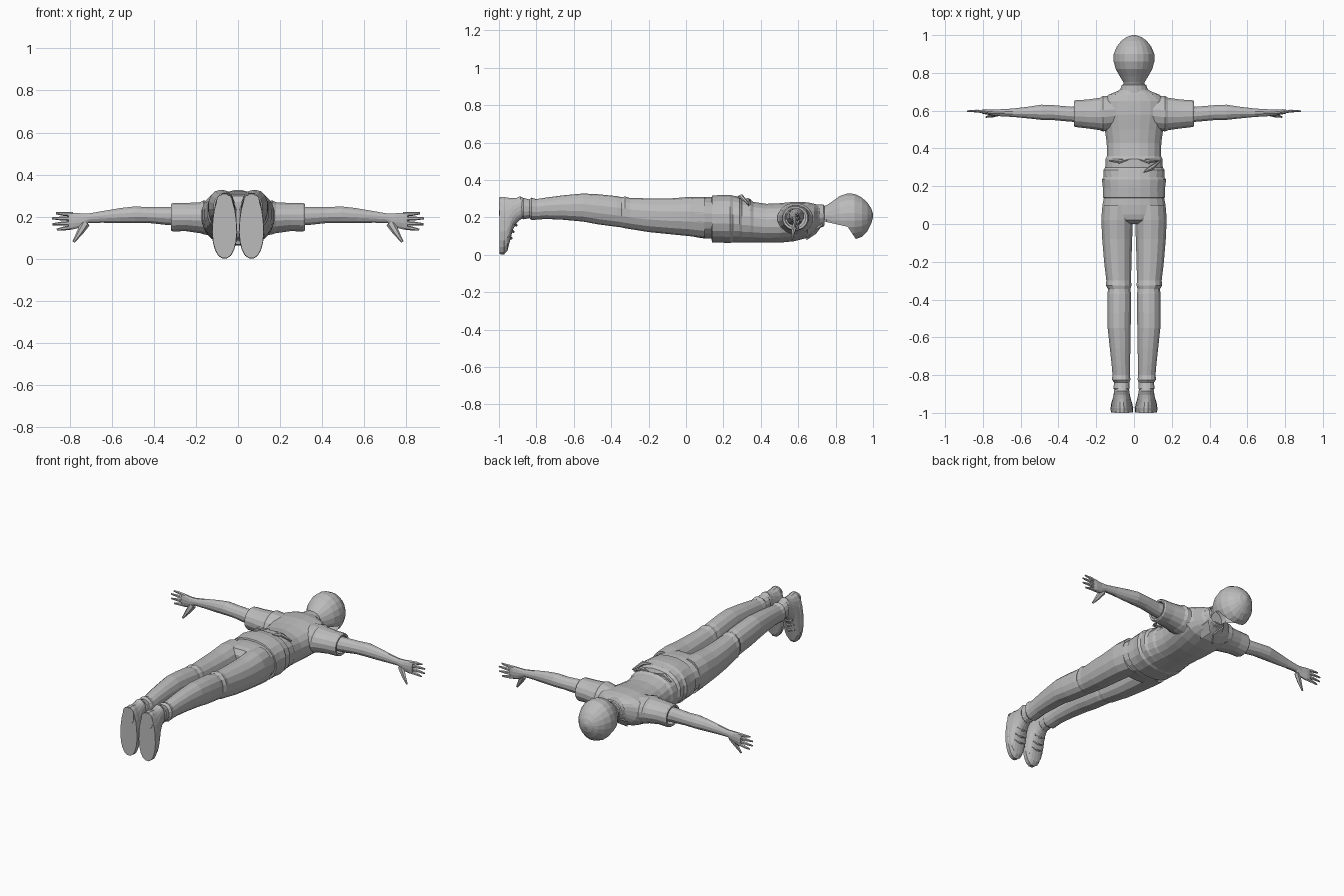
import bpy, bmesh, math
from mathutils import Vector

cube = bpy.data.objects.get("Cube")
if cube:
    bpy.data.objects.remove(cube, do_unlink=True)

grey = bpy.data.materials.new("plain grey")
grey.use_nodes = True
colour = (.5, .5, .5, 1)
grey.diffuse_color = colour
grey.node_tree.nodes["Principled BSDF"].inputs["Base Color"].default_value = colour


def finish(name, bm, mirror=False):
    """Turn a bmesh into a named object, optionally mirrored across x."""
    bmesh.ops.recalc_face_normals(bm, faces=bm.faces)
    mesh = bpy.data.meshes.new(name)
    bm.to_mesh(mesh)
    bm.free()
    mesh.materials.append(grey)
    obj = bpy.data.objects.new(name, mesh)
    bpy.context.collection.objects.link(obj)
    if mirror:
        obj.modifiers.new("mirror", "MIRROR").use_mirror_merge = False
    return obj


def skin_rings(rings, cap_start, cap_end):
    """Bridge a list of point rings with quads."""
    bm = bmesh.new()
    loops = [[bm.verts.new(p) for p in ring] for ring in rings]
    n = len(loops[0])
    for low, high in zip(loops, loops[1:]):
        for i in range(n):
            j = (i + 1) % n
            bm.faces.new((low[i], low[j], high[j], high[i]))
    if cap_start:
        bm.faces.new(loops[0])
    if cap_end:
        bm.faces.new(loops[-1])
    return bm


def loft(rows, axis="y", sides=16, power=2.0, caps=(True, True)):
    """Rows are (position, low a, high a, low b, high b) of each section."""
    rings = []
    for t, a0, a1, b0, b1 in rows:
        ring = []
        for i in range(sides):
            angle = math.tau * (i + .5) / sides
            c, s = math.cos(angle), math.sin(angle)
            u = math.copysign(abs(c) ** (2 / power), c)
            v = math.copysign(abs(s) ** (2 / power), s)
            a = (a0 + a1) / 2 + u * (a1 - a0) / 2
            b = (b0 + b1) / 2 + v * (b1 - b0) / 2
            ring.append((a, t, b) if axis == "y" else (t, a, b))
        rings.append(ring)
    return skin_rings(rings, *caps)


def centred(rows):
    """Expand (position, half width, low z, high z) to full rows."""
    return [(t, -w, w, lo, hi) for t, w, lo, hi in rows]


def tube(name, points, radii, flat=1.0, sides=6):
    """Tapered tube through points, squashed in y by the flat factor."""
    points = [Vector(p) for p in points]
    rings = []
    for i, (p, r) in enumerate(zip(points, radii)):
        along = points[min(i + 1, len(points) - 1)] - points[max(i - 1, 0)]
        side = along.cross(Vector((0, 1, 0))).normalized()
        up = side.cross(along).normalized()
        angles = [math.tau * k / sides for k in range(sides)]
        rings.append([p + side * r * math.cos(a) + up * r * flat * math.sin(a)
                      for a in angles])
    return finish(name, skin_rings(rings, True, True), mirror=True)


# Head: a rounded skull and nape with the face left open
head = loft(centred([
    (.71, .058, .15, .255), (.75, .056, .14, .265), (.78, .075, .11, .285),
    (.82, .098, .09, .315), (.86, .109, .08, .329), (.9, .109, .08, .328),
    (.94, .092, .095, .308), (.97, .068, .125, .28), (.99, .04, .165, .25),
    (1, .008, .2, .22)]), sides=20)
brow = (Vector((0, .865, .15)), Vector((0, -.83, -.55)))
jaw = (Vector((0, .865, .15)), Vector((0, -.22, -.97)))
for point, normal in (brow, jaw):
    bmesh.ops.bisect_plane(head, geom=head.verts[:] + head.edges[:] + head.faces[:],
                           plane_co=point, plane_no=normal)
opening = [f for f in head.faces
           if all((f.calc_center_median() - p).dot(n) > 0 for p, n in (brow, jaw))]
bmesh.ops.delete(head, geom=opening, context="FACES")
finish("head", head)

# Shirt body, with an open neck and a gathered hem
finish("shirt", loft(centred([
    (.135, .150, .085, .305), (.14, .167, .066, .318), (.19, .166, .064, .322),
    (.235, .172, .062, .322), (.25, .162, .066, .318), (.285, .164, .066, .312),
    (.3, .154, .066, .298), (.345, .152, .066, .296), (.36, .145, .066, .284),
    (.43, .146, .064, .274), (.5, .156, .064, .277), (.58, .172, .072, .285),
    (.65, .172, .09, .282), (.685, .135, .115, .274), (.705, .085, .135, .268),
    (.72, .065, .148, .262)]), sides=20, power=2.3, caps=(True, False)))

# Standing collar with a folded lip
finish("collar", loft(centred([
    (.69, .082, .135, .272), (.735, .066, .15, .27), (.74, .06, .156, .264),
    (.7, .062, .15, .258)]), caps=(False, False)))

# Pointed collar flaps on the chest
flap = bmesh.new()
corners = [(.01, .69, .118), (.055, .725, .165), (.075, .685, .14), (.04, .64, .085)]
flap.faces.new([flap.verts.new(c) for c in corners])
flap_obj = finish("collar_flaps", flap, mirror=True)
flap_obj.modifiers.new("thickness", "SOLIDIFY").thickness = .008

# Short sleeves, turned in at the opening
finish("sleeves", loft([
    (.1, .5, .68, .1, .27), (.165, .488, .68, .115, .278),
    (.18, .495, .67, .12, .27), (.25, .505, .66, .13, .266),
    (.31, .512, .657, .128, .266), (.318, .516, .652, .133, .261),
    (.316, .528, .64, .145, .25), (.26, .53, .64, .145, .25)],
    axis="x", sides=16, caps=(False, True)), mirror=True)

# Bare arms down to the flat palm
finish("arms", loft([
    (.24, .535, .63, .155, .248), (.33, .54, .622, .158, .248),
    (.42, .548, .63, .168, .246), (.49, .55, .633, .168, .25),
    (.56, .558, .622, .168, .242), (.64, .566, .612, .17, .228),
    (.71, .57, .608, .17, .216), (.745, .573, .606, .148, .217),
    (.785, .58, .608, .138, .22), (.805, .584, .606, .14, .218)],
    axis="x", sides=12), mirror=True)

# Fingers fan out from the palm
fingers = {"index": (.15, .138, .862), "middle": (.17, .164, .882),
           "ring": (.19, .192, .884), "little": (.21, .216, .866)}
for finger, (root, tip, reach) in fingers.items():
    middle = ((.79 + reach) / 2, .598, (root + tip) / 2)
    tube(finger + "_fingers", [(.785, .594, root), middle, (reach, .598, tip)],
         (.011, .0095, .005), flat=.85)
tube("thumbs", [(.725, .585, .17), (.75, .575, .128), (.765, .57, .105), (.782, .566, .08)],
     (.022, .016, .011, .006), flat=.7)

# Trouser seat
finish("trouser_seat", loft(centred([
    (.17, .155, .085, .308), (.1, .169, .086, .311), (.05, .173, .094, .308),
    (.02, .165, .1, .3), (0, .12, .13, .27)]), sides=20, power=2.3))

# Trouser legs with knee creases and narrow ankles
finish("trouser_legs", loft([
    (.1, .008, .168, .09, .308), (.02, .004, .175, .1, .31),
    (-.08, .008, .17, .11, .302), (-.2, .012, .16, .122, .302),
    (-.3, .014, .148, .138, .304), (-.325, .012, .15, .142, .312),
    (-.345, .018, .139, .147, .308), (-.37, .014, .142, .15, .314),
    (-.47, .015, .143, .163, .324), (-.55, .016, .141, .178, .328),
    (-.66, .018, .129, .188, .318), (-.75, .02, .119, .192, .306),
    (-.8, .02, .115, .188, .298), (-.825, .018, .118, .186, .306),
    (-.838, .024, .106, .196, .296), (-.87, .022, .11, .19, .305),
    (-.885, .03, .1, .2, .295)], sides=14, power=2.2), mirror=True)

# Shoes stand on the toes, narrowing towards the heel
shoe = loft([
    (-.86, .028, .104, .2, .298), (-.885, .02, .11, .188, .314),
    (-.905, .018, .112, .17, .306), (-.925, .014, .116, .135, .304),
    (-.942, .01, .12, .07, .305), (-.955, .008, .122, .02, .308),
    (-.968, .006, .122, .006, .31), (-.972, .004, .124, 0, .312),
    (-.997, .006, .122, .002, .31)], sides=20, power=2.3)
for v in shoe.verts:
    taper = 1.02 - max(0, v.co.z - .12) * .9
    v.co.x = .064 + (v.co.x - .064) * taper
finish("shoes", shoe, mirror=True)

# Heel pads under the shoes
finish("heels", loft([(-.99, .026, .103, .21, .305), (-1, .026, .103, .21, .305)],
                     power=3), mirror=True)

# Crossed straps over the instep
for level, depth in ((.17, -.908), (.135, -.924), (.1, -.934)):
    tube("shoe_lace", [(.03, depth - .01, level), (.064, depth, level - .012),
                       (.1, depth - .01, level)], (.006, .007, .006))

# Soft folds across the back of the shirt
tube("waist_folds", [(.02, .345, .294), (.08, .33, .294), (.13, .335, .265)],
     (.004, .011, .004))
fold = tube("loose_fold", [(.05, .275, .308), (.09, .295, .312), (.14, .335, .27)],
            (.004, .013, .004))
fold.modifiers.clear()
